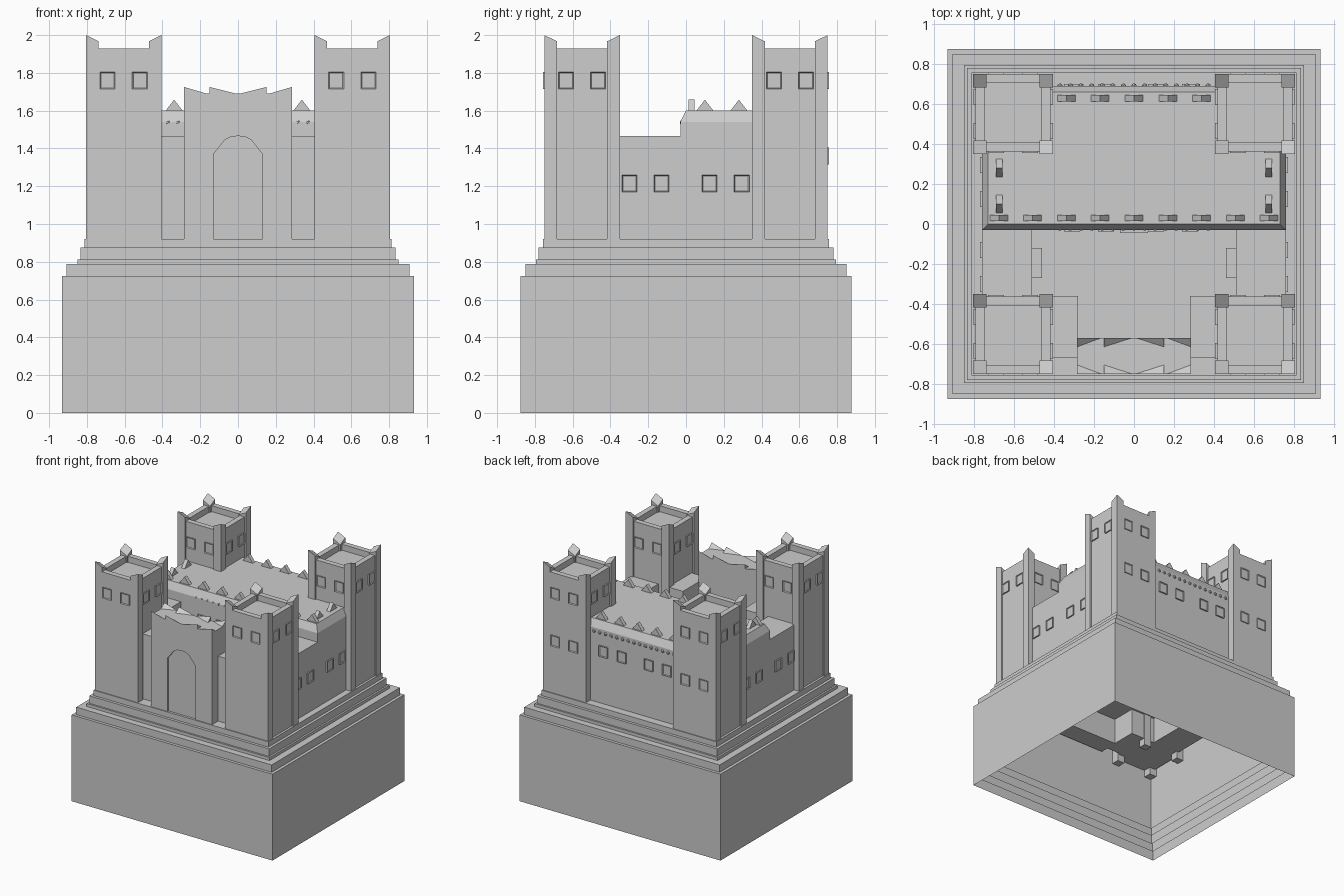
import bpy, bmesh
from math import pi
from mathutils import Vector, Matrix

cube = bpy.data.objects.get("Cube")
if cube:
    bpy.data.objects.remove(cube)

GREY = (0.61, 0.61, 0.61, 1)
stone = bpy.data.materials.new("grey_stone")
stone.use_nodes = True
stone.diffuse_color = GREY
stone.node_tree.nodes["Principled BSDF"].inputs["Base Color"].default_value = GREY

FLOOR = 0.92   # courtyard level
FOOT = 0.7     # walls reach down inside the hollow plinth


def finish(name, bm):
    bmesh.ops.recalc_face_normals(bm, faces=bm.faces)
    mesh = bpy.data.meshes.new(name)
    bm.to_mesh(mesh)
    bm.free()
    mesh.materials.append(stone)
    obj = bpy.data.objects.new(name, mesh)
    bpy.context.scene.collection.objects.link(obj)
    return obj


def add_box(bm, x0, x1, y0, y1, z0, z1):
    size = Vector((x1 - x0, y1 - y0, z1 - z0))
    mid = Vector((x0 + x1, y0 + y1, z0 + z1)) / 2
    mat = Matrix.Translation(mid) @ Matrix.Diagonal(size.to_4d())
    return bmesh.ops.create_cube(bm, size=1, matrix=mat)["verts"]


def box(name, *bounds):
    bm = bmesh.new()
    add_box(bm, *bounds)
    finish(name, bm)


def add_prism(bm, outline, push):
    """Extrude a flat outline of points along a vector."""
    a = [bm.verts.new(p) for p in outline]
    b = [bm.verts.new(Vector(p) + Vector(push)) for p in outline]
    bm.faces.new(a)
    bm.faces.new(b[::-1])
    for i in range(len(a)):
        j = (i + 1) % len(a)
        bm.faces.new((a[i], a[j], b[j], b[i]))


# Stepped plinth: nested sleeves of equal height, open underneath
def plinth():
    bm = bmesh.new()
    steps = ((0.933, 0.875, 0.725), (0.908, 0.85, 0.787), (0.85, 0.795, 0.812),
             (0.835, 0.78, 0.875), (0.812, 0.757, FLOOR))

    def ring(hx, hy, z):
        return [bm.verts.new((sx * hx, sy * hy, z))
                for sx, sy in ((-1, -1), (1, -1), (1, 1), (-1, 1))]

    for n, (hx, hy, top) in enumerate(steps):
        rings = [ring(hx, hy, top - 0.725), ring(hx, hy, top)]
        if n + 1 < len(steps):
            rings.append(ring(*steps[n + 1][:2], top))
        else:
            bm.faces.new(rings[-1])
        for lo, hi in zip(rings, rings[1:]):
            for i in range(4):
                j = (i + 1) % 4
                bm.faces.new((lo[i], lo[j], hi[j], hi[i]))
    finish("stepped_plinth", bm)


# Small framed window or door: raised box with a sunk pane
def window(name, centre, normal, w=0.08, h=0.09, depth=0.011):
    bm = bmesh.new()
    add_box(bm, -w / 2, w / 2, -depth, depth, -h / 2, h / 2)
    front = [f for f in bm.faces if f.normal.y < -0.5]
    bmesh.ops.inset_region(bm, faces=front, thickness=0.008, depth=0)
    for v in front[0].verts:
        v.co.y += 0.006
    turn = Vector((0, -1, 0)).rotation_difference(Vector(normal)).to_matrix().to_4x4()
    if normal[1] > 0.5:
        turn = Matrix.Rotation(pi, 4, "Z")
    bm.transform(Matrix.Translation(centre) @ turn)
    finish(name, bm)


# Corner tower with posts, parapet and windows on every side
def tower(name, sx, sy):
    cx, cy, r, p = sx * 0.605, sy * 0.55, 0.2, 0.067
    bm = bmesh.new()
    yo, yi = cy + sy * r, cy - sy * 0.188
    y0, y1 = min(yo, yi), max(yo, yi)
    x0, x1 = cx - 0.188, cx + 0.188
    t = 0.045
    add_box(bm, x0, x1, y0, y1, FOOT, 1.88)
    for b in ((x0, x0 + t, y0, y1), (x1 - t, x1, y0, y1),
              (x0 + t, x1 - t, y0, y0 + t), (x0 + t, x1 - t, y1 - t, y1)):
        add_box(bm, *b, 1.88, 1.93)
    finish(name + "_body", bm)
    # posts rise to a point at their outer corner
    bm = bmesh.new()
    for px in (-1, 1):
        for py in (-1, 1):
            xs = sorted((cx + px * r, cx + px * (r - p)))
            ys = sorted((cy + py * r, cy + py * (r - p)))
            for v in add_box(bm, *xs, *ys, FOOT - 0.06, 1.935):
                if v.co.z > 1.9:
                    outer = (abs(v.co.x - cx) > r - 0.01) + (abs(v.co.y - cy) > r - 0.01)
                    v.co.z += outer * 0.0325
    bmesh.ops.triangulate(bm, faces=[f for f in bm.faces if f.calc_center_median().z > 1.9])
    finish(name + "_posts", bm)
    for off in (-0.085, 0.085):
        for s in (-1, 1):
            window(name + "_side_window", (cx + s * 0.188, cy + off, 1.76), (s, 0, 0))
            face = yo if s == sy else yi
            window(name + "_face_window", (cx + off, face, 1.76), (0, s, 0), depth=0.007)
        if sy > 0:
            window(name + "_lower_window", (cx + off, yo, 1.36), (0, 1, 0), depth=0.007)


# Triangular merlon standing on the roof, spanning x or y
def add_merlon(bm, x, y, along_x):
    w, t, z, h = 0.045, 0.016, 1.6, 0.058
    if along_x:
        add_prism(bm, [(x - w, y - t, z), (x + w, y - t, z), (x, y - t, z + h)], (0, 2 * t, 0))
    else:
        add_prism(bm, [(x - t, y - w, z), (x - t, y + w, z), (x - t, y, z + h)], (2 * t, 0, 0))


plinth()
for sx, xname in ((1, "left"), (-1, "right")):
    for sy, yname in ((-1, "front"), (1, "back")):
        tower(f"{yname}_{xname}_tower", sx, sy)
    # side wall between towers, and wall beside the gate
    box(xname + "_side_wall", *sorted((sx * 0.51, sx * 0.76)), -0.38, 0.0, FOOT, 1.465)
    box(xname + "_gate_flank", *sorted((sx * 0.28, sx * 0.45)), -0.67, -0.36, FOOT, 1.465)
    for y in (-0.3, -0.13, 0.125, 0.295):
        window(xname + "_wall_window", (sx * 0.76, y, 1.215), (sx, 0, 0))
    window(xname + "_courtyard_door", (sx * 0.51, -0.195, 1.06), (-sx, 0, 0), 0.15, 0.28, 0.05)

# Keep with a bevelled roof edge
bm = bmesh.new()
add_box(bm, -0.76, 0.76, -0.03, 0.69, FOOT, 1.54)
for v in add_box(bm, -0.76, 0.76, -0.03, 0.69, 1.54, 1.6):
    if v.co.z > 1.57:
        v.co.x *= 0.73 / 0.76
        v.co.y += 0.03 if v.co.y < 0 else -0.03
bmesh.ops.remove_doubles(bm, verts=bm.verts, dist=0.0001)
bmesh.ops.delete(bm, geom=[f for f in bm.faces if abs(f.normal.z) > 0.9
                           and abs(f.calc_center_median().z - 1.54) < 0.001], context="FACES")
finish("keep", bm)

bm = bmesh.new()
for i in range(-4, 5):
    add_merlon(bm, i * 0.169, 0.03, True)
    if abs(i) < 3:
        add_merlon(bm, i * 0.169, 0.63, True)
for x in (-0.675, 0.675):
    for y in (0.1, 0.28):
        add_merlon(bm, x, y, False)
finish("keep_merlons", bm)

# Row of small round corbels under the keep roof
bm = bmesh.new()
for i in range(-7, 8):
    for y, z in ((-0.02, 1.537), (0.69, 1.51)):
        bmesh.ops.create_icosphere(bm, subdivisions=1, radius=0.015,
                                   matrix=Matrix.Translation((i * 0.053, y, z)))
finish("keep_corbels", bm)

for x in (-0.31, -0.14, 0.11, 0.28):
    window("keep_back_window", (x, 0.69, 1.36), (0, 1, 0))
    window("keep_front_window", (x, -0.03, 1.36), (0, -1, 0), depth=0.007)
window("keep_door", (0, -0.03, 1.06), (0, -1, 0), 0.14, 0.28, 0.015)

# Gatehouse: solid core behind a front slab cut by an arched doorway
box("gatehouse", -0.285, 0.285, -0.737, -0.57, FOOT, 1.69)
half = [(0.13, FLOOR), (0.13, 1.37), (0.07, 1.445), (0.04, 1.46)]
arch = half + [(0, 1.466)] + [(-x, z) for x, z in reversed(half)]
frame = arch + [(-0.285, FLOOR), (-0.285, 1.69), (0.285, 1.69), (0.285, FLOOR)]
bm = bmesh.new()
add_prism(bm, [(x, -0.75, z) for x, z in frame], (0, 0.013, 0))
finish("gate_arch", bm)

bm = bmesh.new()
for s in (-1, 1):
    for y, d in ((-0.75, 0.045), (-0.57, -0.045)):
        for xa, xb in ((0.285, 0.165), (0.15, 0.01)):
            pts = [(s * xa, y, 1.69), (s * xa, y, 1.725), (s * xb, y, 1.69), (s * xa, y + d, 1.69)]
            bmesh.ops.convex_hull(bm, input=[bm.verts.new(p) for p in pts])
finish("gatehouse_crest", bm)
